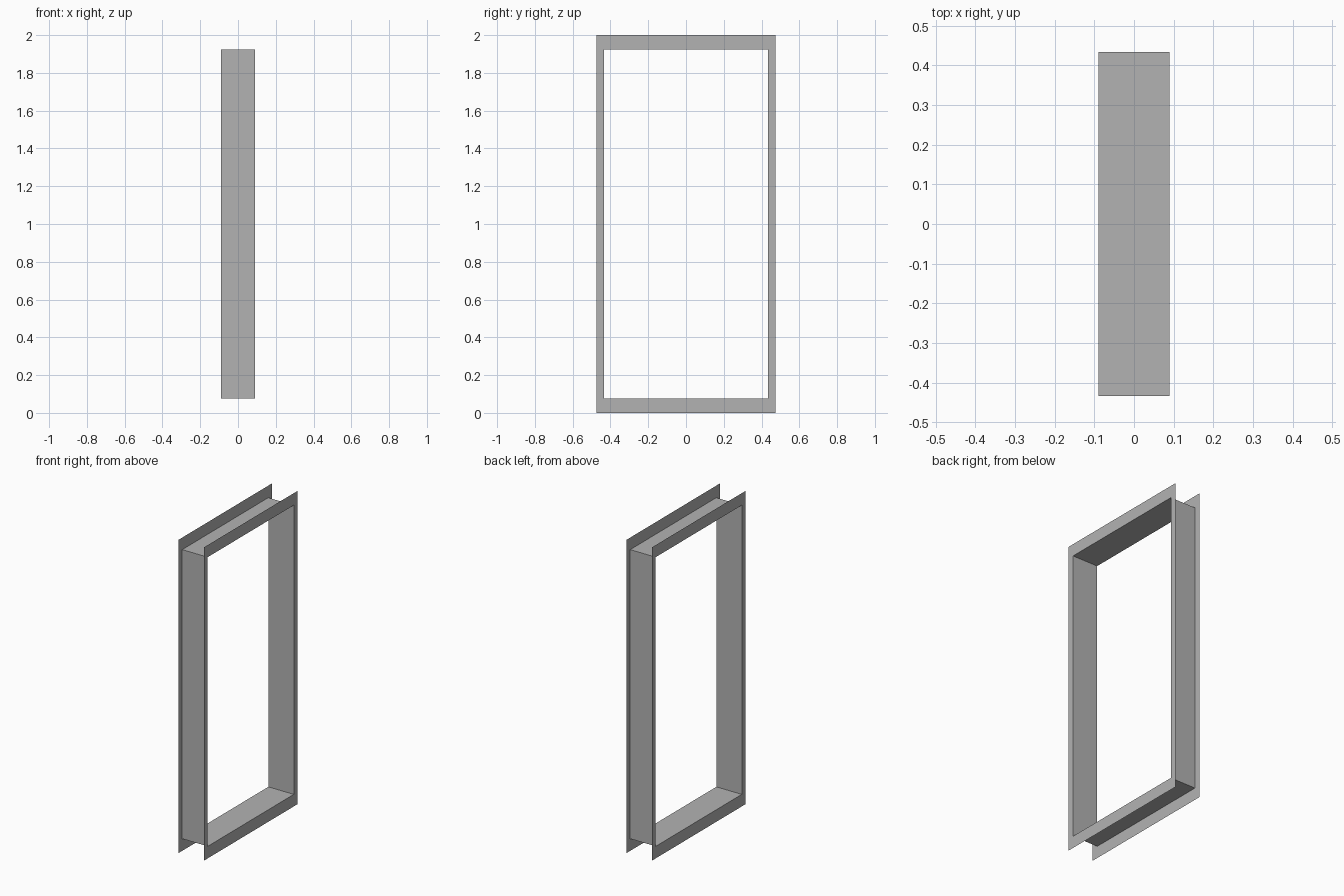
import bpy

default = bpy.data.objects.get("Cube")
if default:
    bpy.data.objects.remove(default, do_unlink=True)

# Frame dimensions
HALF_DEPTH = 0.09
OUTER = (0.474, 1.0)      # half width, half height of the flange edge
INNER = (0.434, 0.923)    # half width, half height of the opening
MID_Z = 1.0

grey = bpy.data.materials.new("frame_grey")
grey.use_nodes = True
colour = (0.45, 0.45, 0.45, 1)
grey.diffuse_color = colour
grey.node_tree.nodes["Principled BSDF"].inputs["Base Color"].default_value = colour


def ring(x, size):
    """Four corners of a rectangle standing at depth x."""
    w, h = size
    return [(x, sy * w, MID_Z + sz * h)
            for sy, sz in ((-1, -1), (1, -1), (1, 1), (-1, 1))]


def sheet_band(name, first, second):
    """Thin sheet metal band joining two rectangular rings."""
    faces = [(i, (i + 1) % 4, (i + 1) % 4 + 4, i + 4) for i in range(4)]
    mesh = bpy.data.meshes.new(name)
    mesh.from_pydata(first + second, [], faces)
    mesh.materials.append(grey)
    obj = bpy.data.objects.new(name, mesh)
    bpy.context.collection.objects.link(obj)
    return obj


# Flat flanges on both sides, facing outward
sheet_band("left_flange", ring(HALF_DEPTH, OUTER), ring(HALF_DEPTH, INNER))
sheet_band("right_flange", ring(-HALF_DEPTH, INNER), ring(-HALF_DEPTH, OUTER))

# Lining of the opening between the flanges
sheet_band("opening_lining", ring(HALF_DEPTH, INNER), ring(-HALF_DEPTH, INNER))
